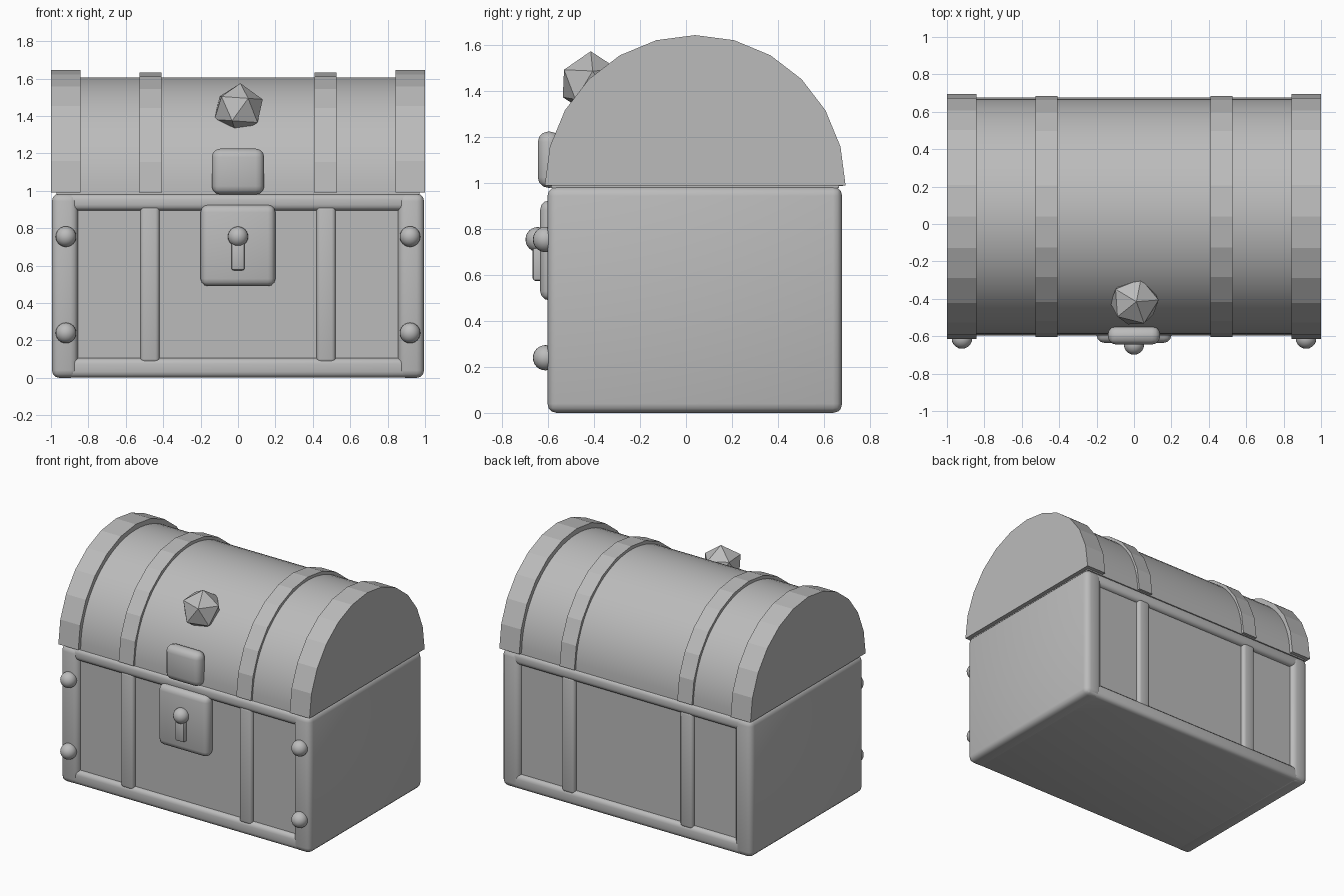
import bpy, bmesh, math
from mathutils import Matrix

if "Cube" in bpy.data.objects:
    bpy.data.objects.remove(bpy.data.objects["Cube"])

grey = bpy.data.materials.new("plain_grey")
grey.diffuse_color = (0.5, 0.5, 0.5, 1)
grey.use_nodes = True
grey.node_tree.nodes["Principled BSDF"].inputs["Base Color"].default_value = grey.diffuse_color


def finish(name, bm, smooth=None):
    bmesh.ops.recalc_face_normals(bm, faces=bm.faces)
    me = bpy.data.meshes.new(name)
    bm.to_mesh(me)
    bm.free()
    me.materials.append(grey)
    ob = bpy.data.objects.new(name, me)
    bpy.context.collection.objects.link(ob)
    if smooth:
        bpy.ops.object.select_all(action='DESELECT')
        ob.select_set(True)
        bpy.context.view_layer.objects.active = ob
        bpy.ops.object.shade_smooth_by_angle(angle=math.radians(smooth))
    return ob


def box(name, x, y, z, bevel=0.0, segments=3):
    """Rounded box from (min, max) ranges."""
    bm = bmesh.new()
    size = [r[1] - r[0] for r in (x, y, z)]
    mid = [(r[1] + r[0]) / 2 for r in (x, y, z)]
    bmesh.ops.create_cube(bm, size=1, matrix=Matrix.Translation(mid) @ Matrix.Diagonal((*size, 1)))
    if bevel:
        bmesh.ops.bevel(bm, geom=bm.edges[:], offset=bevel, segments=segments,
                        profile=0.5, affect='EDGES')
    return finish(name, bm, 40 if bevel else None)


def arch(name, x0, x1, radius, base, steps, smooth=None):
    """Half-round block running along x."""
    bm = bmesh.new()
    ring = [(0.04 + radius * math.cos(math.pi * i / steps),
             base + radius * math.sin(math.pi * i / steps)) for i in range(steps + 1)]
    face = bm.faces.new([bm.verts.new((x0, y, z)) for y, z in ring])
    out = bmesh.ops.extrude_face_region(bm, geom=[face], use_keep_orig=True)
    moved = [v for v in out["geom"] if isinstance(v, bmesh.types.BMVert)]
    bmesh.ops.translate(bm, verts=moved, vec=(x1 - x0, 0, 0))
    return finish(name, bm, smooth)


def ball(name, centre, radius):
    bm = bmesh.new()
    bmesh.ops.create_uvsphere(bm, u_segments=20, v_segments=12, radius=radius,
                              matrix=Matrix.Translation(centre))
    return finish(name, bm, 60)


# Chest body: recessed panels, rails, end boards and upright slats
box("body_panels", (-0.93, 0.93), (-0.568, 0.648), (0.02, 0.96))
box("bottom_board", (-0.985, 0.985), (-0.597, 0.677), (0.002, 0.105), 0.03)
box("top_rail", (-0.985, 0.985), (-0.597, 0.677), (0.895, 0.983), 0.03)
for side, s in (("left", -1), ("right", 1)):
    box(f"{side}_end_board", sorted((s * 0.855, s * 0.995)), (-0.603, 0.68), (0, 0.985), 0.04)
    box(f"{side}_slat", sorted((s * 0.42, s * 0.522)), (-0.595, 0.675), (0.08, 0.92), 0.022)
    # Lid straps and end caps
    arch(f"{side}_lid_strap", *sorted((s * 0.41, s * 0.527)), 0.645, 0.987, 12)
    arch(f"{side}_lid_cap", *sorted((s * 0.842, s)), 0.655, 0.99, 12)
    # Rivets on the front corners
    for level, z in (("lower", 0.24), ("upper", 0.755)):
        ball(f"{side}_{level}_rivet", (s * 0.92, -0.612, z), 0.055)

# Rounded lid
arch("lid", -0.97, 0.97, 0.627, 0.98, 36, 40)

# Lock: plate, hasp and keyhole
box("lock_plate", (-0.2, 0.2), (-0.635, -0.55), (0.49, 0.925), 0.04)
box("hasp", (-0.14, 0.14), (-0.645, -0.547), (0.98, 1.225), 0.045)
ball("keyhole_round", (0, -0.645, 0.755), 0.054)
box("keyhole_slot", (-0.036, 0.036), (-0.668, -0.6), (0.575, 0.74), 0.012, 2)

# Faceted gem on the lid
bm = bmesh.new()
bmesh.ops.create_icosphere(bm, subdivisions=1, radius=0.14,
                           matrix=Matrix.Translation((0.003, -0.415, 1.435))
                           @ Matrix.Rotation(math.radians(4), 4, 'Y')
                           @ Matrix.Rotation(math.radians(4), 4, 'Z'))
finish("gem", bm)
